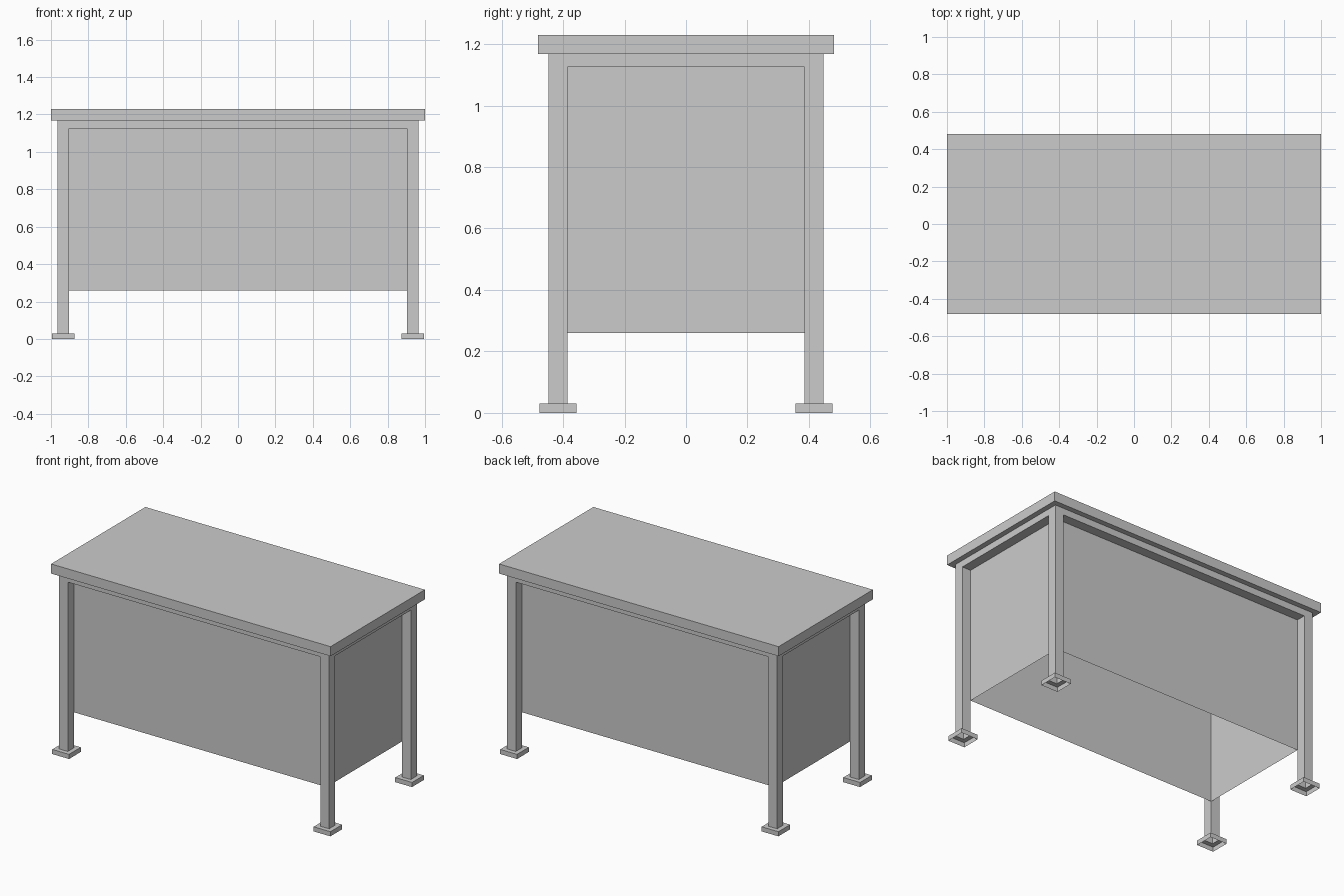
import bpy, bmesh

if "Cube" in bpy.data.objects:
    bpy.data.objects.remove(bpy.data.objects["Cube"])

TOP_X, TOP_Y = 1.0, 0.482          # table top half size
OUT_X, OUT_Y = 0.966, 0.448        # frame outer half size
IN_X, IN_Y = 0.904, 0.386          # frame inner half size
Z_FOOT, Z_PANEL, Z_APRON, Z_FRAME, Z_TOP = 0.03, 0.26, 1.125, 1.168, 1.23


def finish(bm, name):
    bmesh.ops.recalc_face_normals(bm, faces=bm.faces[:])
    me = bpy.data.meshes.new(name)
    bm.to_mesh(me)
    bm.free()
    ob = bpy.data.objects.new(name, me)
    bpy.context.collection.objects.link(ob)
    return ob


def loop(bm, cx, cy, hx, hy, z):
    return [bm.verts.new((cx + sx * hx, cy + sy * hy, z))
            for sx, sy in ((-1, -1), (1, -1), (1, 1), (-1, 1))]


def bridge(bm, a, b):
    for i in range(4):
        j = (i + 1) % 4
        bm.faces.new((a[i], a[j], b[j], b[i]))


def shell(name, cx, cy, sections, cap=False):
    """Open shell through rectangular sections (half x, half y, z)."""
    bm = bmesh.new()
    rings = [loop(bm, cx, cy, *s) for s in sections]
    for a, b in zip(rings, rings[1:]):
        bridge(bm, a, b)
    if cap:
        bm.faces.new(rings[-1])
    return finish(bm, name)


# Table top slab, open underneath where the frame joins it
shell("table_top", 0, 0, [(OUT_X, OUT_Y, Z_FRAME), (TOP_X, TOP_Y, Z_FRAME),
                          (TOP_X, TOP_Y, Z_TOP)], cap=True)

# Panels enclosing the body, open at the bottom
shell("side_panels", 0, 0, [(IN_X, IN_Y, Z_PANEL), (IN_X, IN_Y, Z_APRON)])

# Apron and hollow legs, from a 3 x 3 grid with the corners pulled down
bm = bmesh.new()
xs, ys = (-OUT_X, -IN_X, IN_X, OUT_X), (-OUT_Y, -IN_Y, IN_Y, OUT_Y)
grid = [[bm.verts.new((x, y, Z_APRON)) for y in ys] for x in xs]
cells = {(i, j): bm.faces.new((grid[i][j], grid[i][j + 1], grid[i + 1][j + 1], grid[i + 1][j]))
         for i in range(3) for j in range(3)}
corners = [cells[i, j] for i in (0, 2) for j in (0, 2)]
rim = [e for e in bm.edges if e.is_boundary]
up = bmesh.ops.extrude_edge_only(bm, edges=rim)["geom"]
for v in up:
    if isinstance(v, bmesh.types.BMVert):
        v.co.z = Z_FRAME
for face in corners:
    ring = list(face.verts)
    low = [bm.verts.new((v.co.x, v.co.y, Z_FOOT)) for v in ring]
    bridge(bm, ring, low)
bmesh.ops.delete(bm, geom=corners + [cells[1, 1]], context='FACES_ONLY')
finish(bm, "apron_and_legs")

# Open-bottomed feet around the leg ends
LX, LY, LEG = (OUT_X + IN_X) / 2, (OUT_Y + IN_Y) / 2, (OUT_X - IN_X) / 2
for sx, side in ((-1, "left"), (1, "right")):
    for sy, end in ((-1, "front"), (1, "back")):
        shell(f"{end}_{side}_foot", sx * LX, sy * LY,
              [(0.06, 0.06, 0), (0.06, 0.06, Z_FOOT), (LEG, LEG, Z_FOOT)])
